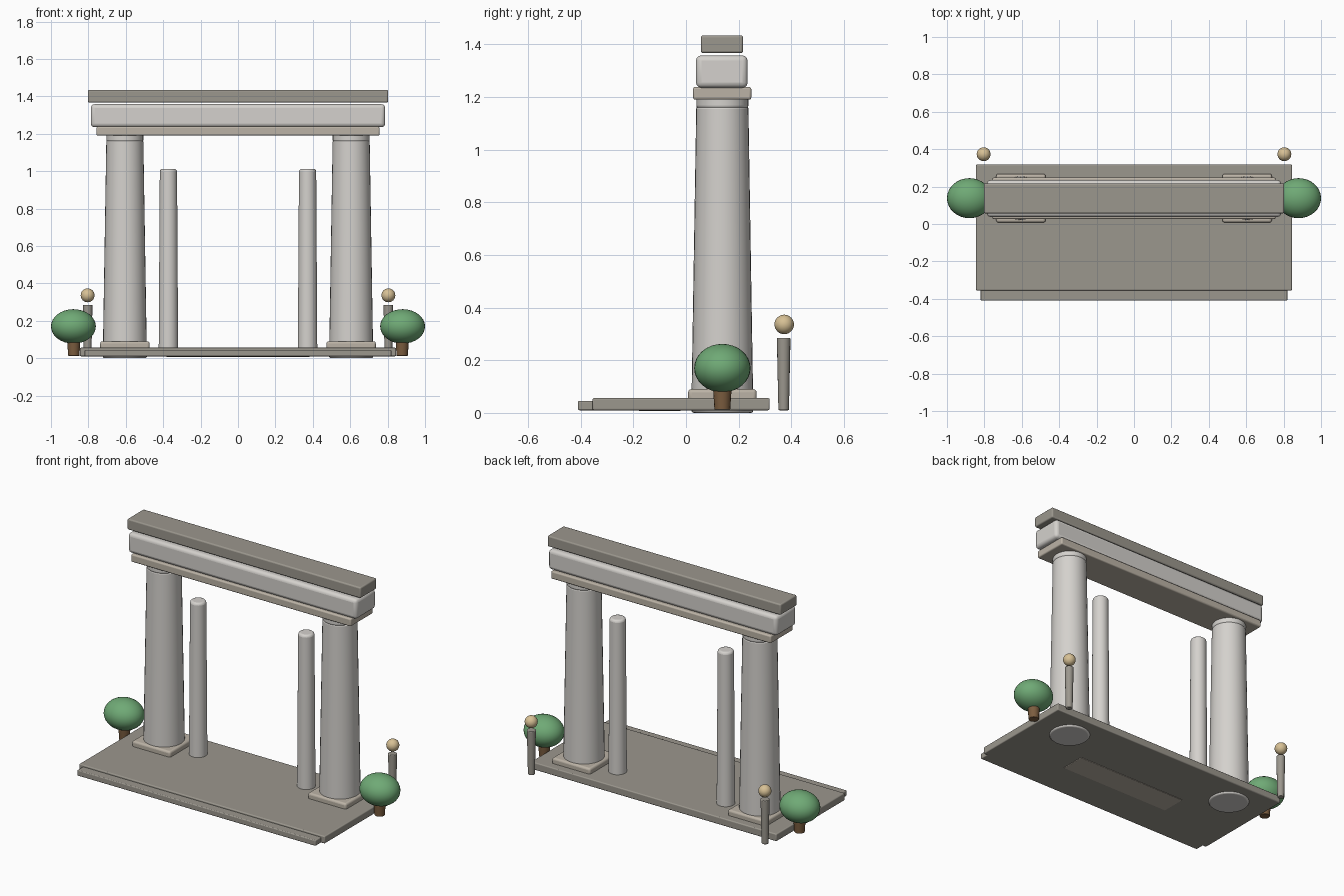
import bpy, math

if "Cube" in bpy.data.objects:
    bpy.data.objects.remove(bpy.data.objects["Cube"])


def material(name, rgb):
    m = bpy.data.materials.new(name)
    m.diffuse_color = (*rgb, 1)
    m.use_nodes = True
    m.node_tree.nodes["Principled BSDF"].inputs["Base Color"].default_value = m.diffuse_color
    return m


MARBLE = material("marble", (0.66, 0.64, 0.61))
TAN = material("tan_stone", (0.50, 0.45, 0.38))
STONE = material("grey_stone", (0.33, 0.31, 0.27))
LEAF = material("leaf", (0.16, 0.40, 0.18))
BARK = material("bark", (0.20, 0.11, 0.05))
BRASS = material("lamp", (0.68, 0.53, 0.30))


def finish(name, mat, bevel=0):
    ob = bpy.context.object
    ob.name = name
    ob.data.materials.append(mat)
    if bevel:
        b = ob.modifiers.new("bevel", "BEVEL")
        b.width, b.segments, b.limit_method = bevel, 3, "ANGLE"
        b.angle_limit = math.radians(40)
    bpy.ops.object.shade_smooth_by_angle(angle=math.radians(35))
    return ob


def box(name, mat, x, y, z, bevel):
    """Box from (min, max) ranges."""
    bpy.ops.mesh.primitive_cube_add(size=1, location=[(a + b) / 2 for a, b in (x, y, z)])
    bpy.context.object.scale = [b - a for a, b in (x, y, z)]
    bpy.ops.object.transform_apply(location=False, rotation=False, scale=True)
    return finish(name, mat, bevel)


def shaft(name, mat, x, y, z0, z1, r0, r1, bevel, sides=32):
    """Tapered round shaft."""
    bpy.ops.mesh.primitive_cone_add(vertices=sides, radius1=r0, radius2=r1, depth=z1 - z0,
                                    location=(x, y, (z0 + z1) / 2))
    return finish(name, mat, bevel)


def ball(name, mat, loc, size):
    bpy.ops.mesh.primitive_uv_sphere_add(segments=32, ring_count=16, radius=1, location=loc)
    bpy.context.object.scale = size
    bpy.ops.object.transform_apply(location=False, rotation=False, scale=True)
    return finish(name, mat)


# Floor, front step and the strip set into the underside
box("floor_slab", STONE, (-0.845, 0.845), (-0.355, 0.318), (0.01, 0.056), 0.006)
box("front_step", STONE, (-0.82, 0.82), (-0.41, -0.33), (0.01, 0.045), 0.005)
box("floor_strip", TAN, (-0.385, 0.385), (-0.18, -0.02), (0.007, 0.04), 0.004)

# Beam layers
box("lower_beam", TAN, (-0.757, 0.757), (0.027, 0.248), (1.19, 1.238), 0.008)
box("middle_beam", MARBLE, (-0.787, 0.787), (0.038, 0.234), (1.235, 1.358), 0.02)
box("top_beam", STONE, (-0.803, 0.803), (0.057, 0.217), (1.367, 1.434), 0.008)

for side, s in (("left", -1), ("right", 1)):
    # Main column on its plinth
    cx, cy = 0.605 * s, 0.138
    box(side + "_plinth", TAN, (cx - 0.132, cx + 0.132), (cy - 0.13, cy + 0.13), (0.045, 0.09), 0.012)
    shaft(side + "_column", MARBLE, cx, cy, 0.0, 1.165, 0.118, 0.099, 0.01)
    shaft(side + "_column_neck", MARBLE, cx, cy, 1.155, 1.2, 0.099, 0.099, 0.012)
    # Thin inner column
    shaft(side + "_inner_column", MARBLE, 0.372 * s, 0.14, 0.03, 1.012, 0.052, 0.046, 0.014)
    # Bush
    shaft(side + "_bush_trunk", BARK, 0.878 * s, 0.138, 0.012, 0.12, 0.03, 0.037, 0.003, 16)
    ball(side + "_bush_leaves", LEAF, (0.88 * s, 0.138, 0.17), (0.12, 0.107, 0.092))
    # Lamp post
    shaft(side + "_lamp_post", STONE, 0.804 * s, 0.371, 0.01, 0.285, 0.02, 0.026, 0.004, 16)
    ball(side + "_lamp_globe", BRASS, (0.804 * s, 0.373, 0.336), (0.037, 0.037, 0.037))
